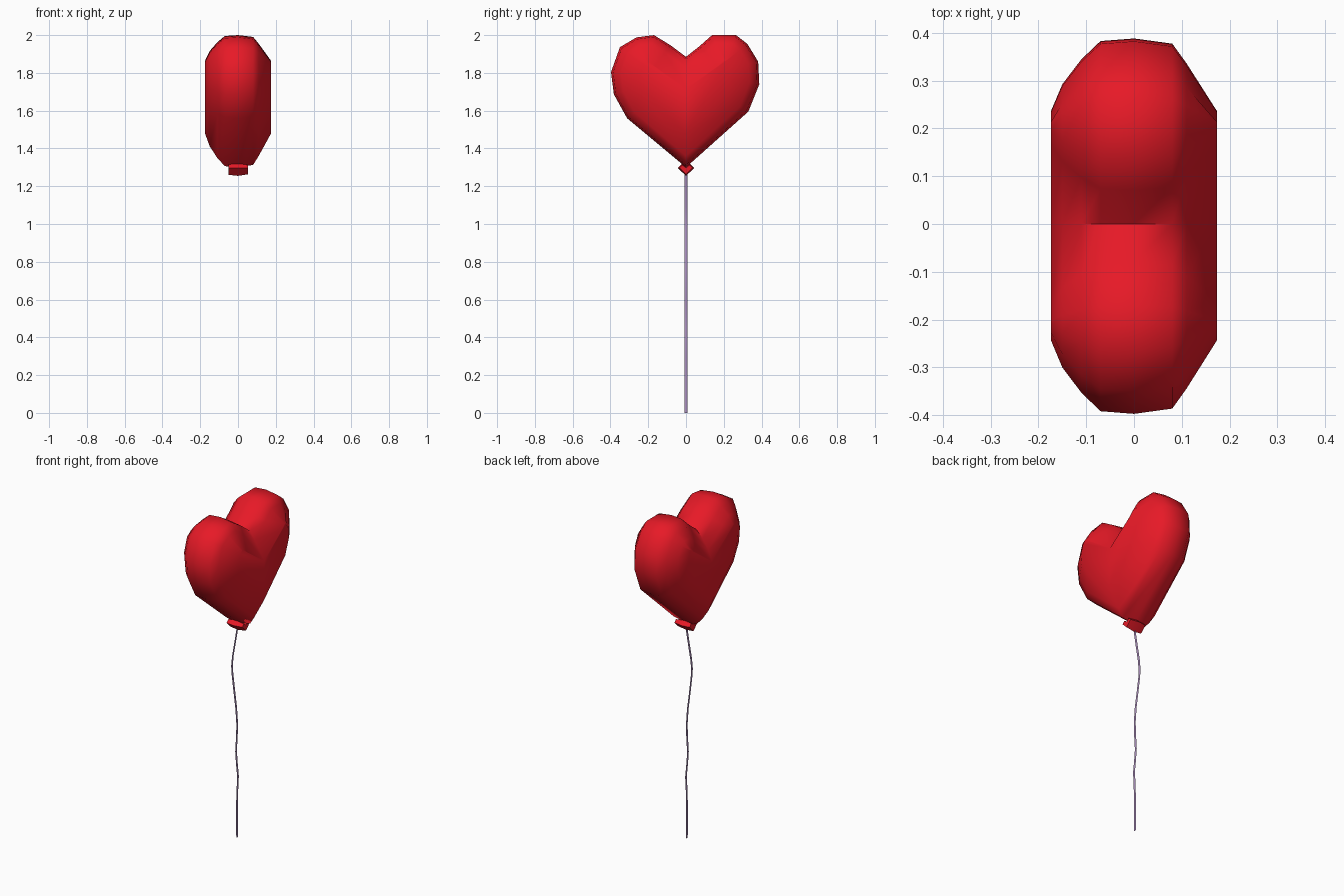
import bpy, bmesh, math
from mathutils import Vector

if "Cube" in bpy.data.objects:
    bpy.data.objects.remove(bpy.data.objects["Cube"])


def material(name, color):
    m = bpy.data.materials.new(name)
    m.diffuse_color = color
    m.use_nodes = True
    m.node_tree.nodes["Principled BSDF"].inputs["Base Color"].default_value = m.diffuse_color
    return m


def inset(outline, d):
    """Mitred inward offset of a clockwise (y, z) outline."""
    result = []
    n = len(outline)
    for i in range(n):
        a, p, b = (Vector(outline[(i + k) % n]) for k in (-1, 0, 1))
        e1, e2 = (p - a).normalized(), (b - p).normalized()
        n1, n2 = Vector((e1.y, -e1.x)), Vector((e2.y, -e2.x))
        move = (n1 + n2) * (d / (1 + n1.dot(n2)))
        result.append((p.x + move.x * 1.08, p.y + move.y * 0.96))
    return result


def loft(name, outline, profile, mat, angle):
    """Stack inset copies of the outline along x and cap both ends."""
    bm = bmesh.new()
    rings = [[bm.verts.new((x, y, z)) for y, z in inset(outline, d)]
             for x, d in profile]
    n = len(outline)
    for r, s in zip(rings, rings[1:]):
        for i in range(n):
            j = (i + 1) % n
            bm.faces.new((r[i], r[j], s[j], s[i]))
    bm.faces.new(rings[0])
    bm.faces.new(rings[-1])
    bmesh.ops.recalc_face_normals(bm, faces=bm.faces)
    finish(name, bm, mat, angle)


def finish(name, bm, mat, angle):
    mesh = bpy.data.meshes.new(name)
    bm.to_mesh(mesh)
    bm.free()
    mesh.materials.append(mat)
    ob = bpy.data.objects.new(name, mesh)
    bpy.context.collection.objects.link(ob)
    bpy.ops.object.select_all(action='DESELECT')
    ob.select_set(True)
    bpy.context.view_layer.objects.active = ob
    bpy.ops.object.shade_smooth_by_angle(angle=math.radians(angle))


red = material("red", (0.8, 0.01, 0.02, 1))
violet = material("violet", (0.42, 0.28, 0.52, 1))

# Heart balloon: rounded layers from flat side to flat side
heart = [(0, 1.885), (0.07, 1.94), (0.138, 2.0), (0.265, 2.0), (0.325, 1.953),
         (0.382, 1.86), (0.388, 1.74), (0.33, 1.595), (0, 1.30),
         (-0.312, 1.56), (-0.382, 1.687), (-0.397, 1.804), (-0.35, 1.936),
         (-0.262, 1.988), (-0.17, 2.0), (-0.08, 1.945)]
loft("balloon", heart,
     [(-0.174, 0.14), (-0.15, 0.088), (-0.11, 0.04), (-0.07, 0.005), (0, 0),
      (0.08, 0.01), (0.11, 0.048), (0.174, 0.14)], red, 50)

# Tied neck under the balloon
neck = [(0, 1.305), (0.02, 1.32), (0.044, 1.297), (0, 1.255),
        (-0.044, 1.297), (-0.02, 1.32)]
loft("neck", neck, [(-0.05, 0.004), (0, 0), (0.053, 0.006)], red, 30)

# Hanging ribbon: a flat wavy strip
path = [(-0.006, 0), (-0.007, 0.2), (-0.004, 0.29), (0, 0.37), (-0.008, 0.45),
        (-0.013, 0.52), (-0.008, 0.6), (-0.005, 0.68), (-0.012, 0.78),
        (-0.025, 0.88), (-0.037, 0.98), (-0.04, 1.03), (-0.034, 1.09),
        (-0.018, 1.18), (-0.003, 1.27)]
bm = bmesh.new()
pairs = [[bm.verts.new((x, y, z)) for y in (-0.008, 0.008)] for x, z in path]
for p, q in zip(pairs, pairs[1:]):
    bm.faces.new((p[0], p[1], q[1], q[0]))
finish("ribbon", bm, violet, 40)
